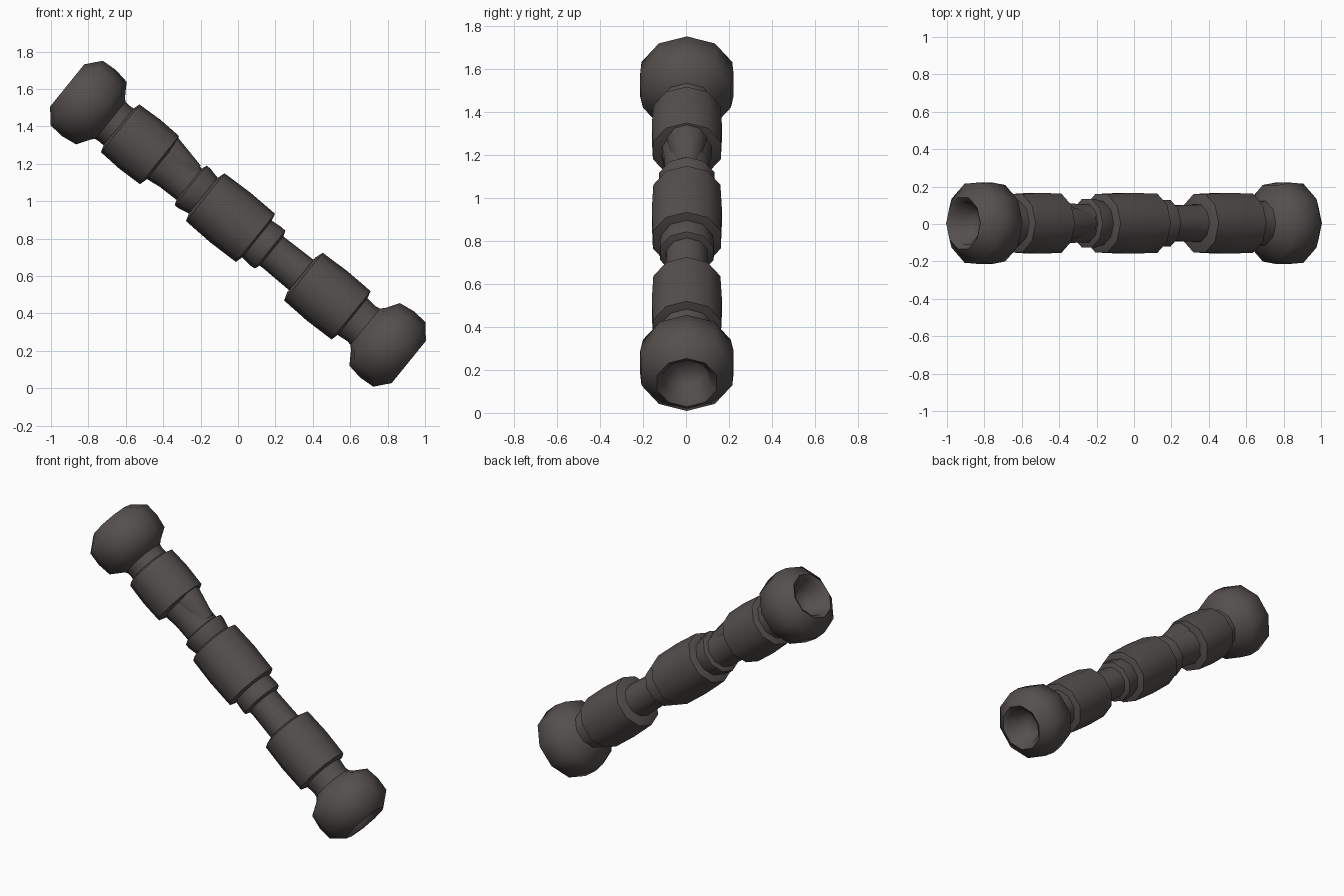
import bpy, bmesh, math
from mathutils import Matrix

if "Cube" in bpy.data.objects:
    bpy.data.objects.remove(bpy.data.objects["Cube"])

SIDES = 10
# Tilted long axis: local +z runs down towards +x
TILT = Matrix.Translation((0, 0.004, 0.88)) @ Matrix.Rotation(math.radians(129), 4, 'Y')

mat = bpy.data.materials.new("dark warm grey")
mat.diffuse_color = (0.088, 0.079, 0.075, 1)
mat.use_nodes = True
mat.node_tree.nodes["Principled BSDF"].inputs["Base Color"].default_value = mat.diffuse_color


def lathe(name, profile, sign=1, offset=0.0):
    """Revolve (axial, radius) points about the tilted axis, capping the ends."""
    bm = bmesh.new()
    rings = []
    for u, r in profile:
        rings.append([bm.verts.new((offset + r * math.cos(2 * math.pi * i / SIDES),
                                    r * math.sin(2 * math.pi * i / SIDES), sign * u))
                      for i in range(SIDES)])
    for a, b in zip(rings, rings[1:]):
        for i in range(SIDES):
            j = (i + 1) % SIDES
            bm.faces.new((a[i], a[j], b[j], b[i]))
    bm.faces.new(rings[0])
    bm.faces.new(rings[-1])
    bmesh.ops.recalc_face_normals(bm, faces=bm.faces)
    bm.transform(TILT)
    me = bpy.data.meshes.new(name)
    bm.to_mesh(me)
    bm.free()
    me.materials.append(mat)
    ob = bpy.data.objects.new(name, me)
    bpy.context.collection.objects.link(ob)
    bpy.context.view_layer.objects.active = ob
    ob.select_set(True)
    bpy.ops.object.shade_smooth_by_angle(angle=math.radians(50))
    ob.select_set(False)
    return ob


# Hollow end knobs
knob = [(0.87, 0.12), (0.895, 0.145), (0.94, 0.215), (1.025, 0.228), (1.11, 0.222),
        (1.175, 0.145), (1.155, 0.118), (1.08, 0.095), (1.045, 0.05)]
lathe("lower_knob", knob)
lathe("upper_knob", knob, -1)

# Thick grip barrels
for name, a, b in (("upper_barrel", -0.81, -0.54),
                   ("middle_barrel", -0.225, 0.12),
                   ("lower_barrel", 0.45, 0.778)):
    lathe(name, [(a - 0.015, 0.12), (a, 0.164), ((a + b) / 2, 0.171),
                 (b, 0.166), (b + 0.012, 0.12)])

# Necks joining the barrels and knobs
lathe("upper_end_neck", [(-0.93, 0.135), (-0.85, 0.125), (-0.79, 0.13)])
lathe("upper_neck", [(-0.56, 0.125), (-0.45, 0.11), (-0.34, 0.108), (-0.2, 0.11)])
lathe("lower_neck", [(0.1, 0.11), (0.25, 0.1), (0.47, 0.105)])
lathe("lower_end_neck", [(0.76, 0.13), (0.85, 0.12), (0.93, 0.135)])

# Narrow collars beside the middle barrel
lathe("upper_collar", [(-0.335, 0.11), (-0.325, 0.136), (-0.3, 0.136), (-0.23, 0.12)])
lathe("lower_collar", [(0.12, 0.125), (0.195, 0.132), (0.22, 0.13), (0.232, 0.1)])

# Sloped web on the upper side of the upper neck
lathe("neck_web", [(-0.57, 0.098), (-0.54, 0.1), (-0.35, 0.06)], 1, -0.056)
